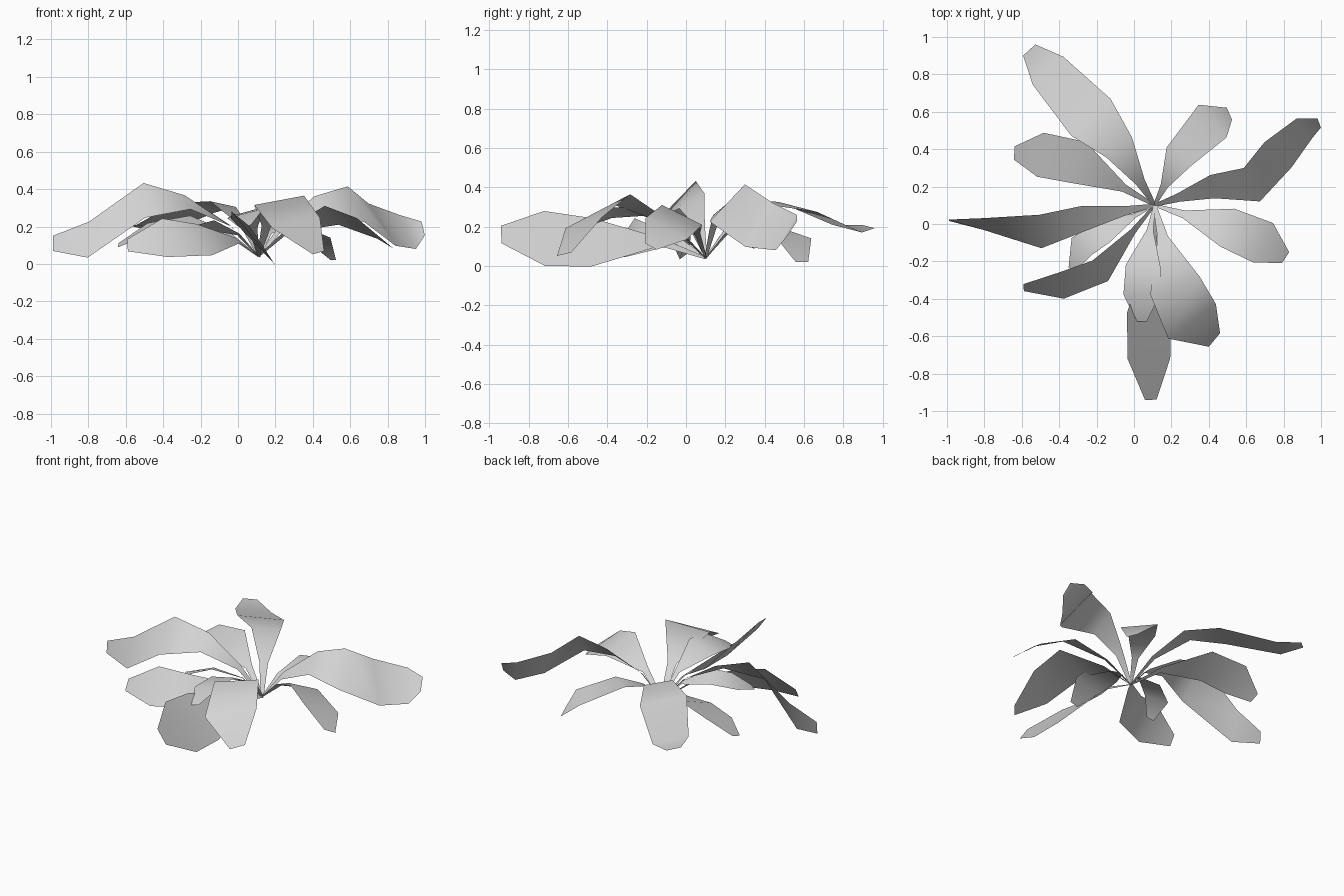
import bpy
import math
from mathutils import Vector

start_cube = bpy.data.objects.get("Cube")
if start_cube:
    bpy.data.objects.remove(start_cube, do_unlink=True)

# Single pale grey for the whole plant
leaf_grey = bpy.data.materials.new("pale_grey")
leaf_grey.use_nodes = True
grey = (0.65, 0.65, 0.65, 1)
leaf_grey.diffuse_color = grey
leaf_grey.node_tree.nodes["Principled BSDF"].inputs["Base Color"].default_value = grey

UP = Vector((0, 0, 1))
ROOT = Vector((0.11, 0.1, 0.04))
NECK_LIFT = UP * 0.05


def width_share(along):
    """Leaf outline: thin stalk, swelling to full width, blunt narrow tip."""
    if along == 0:
        return 0.06
    if along < 0.28:
        return 0.18
    if along == 1:
        return 0.3
    if along > 0.82:
        return 0.75
    return min(1, 2 * along ** 1.3)


def blade_edges(centre, heading, width, roll):
    """Left and right edge of a blade crossing, rolled about its heading."""
    sideways = UP.cross(heading).normalized()
    half = (sideways * math.cos(roll) + UP * math.sin(roll)) * width / 2
    return centre + half, centre - half


def leaf(name, *points, width, roll, twist=0):
    """Sheet leaf from the root through the given points; angles in degrees."""
    crest = [Vector(point) for point in points]
    neck = ROOT.lerp(crest[0], 0.4) + NECK_LIFT
    spine = [ROOT, neck] + crest
    last = len(spine) - 1

    # Share of the leaf length reached at each spine point
    travelled = [0]
    for before, after in zip(spine, spine[1:]):
        travelled.append(travelled[-1] + (after - before).length)
    shares = [distance / travelled[-1] for distance in travelled]

    verts = []
    for i, (centre, along) in enumerate(zip(spine, shares)):
        heading = spine[min(i + 1, last)] - spine[max(i - 1, 0)]
        angle = math.radians(roll + twist * along)
        verts.extend(blade_edges(centre, heading, width * width_share(along), angle))
    faces = [(2 * i, 2 * i + 1, 2 * i + 3, 2 * i + 2) for i in range(last)]

    mesh = bpy.data.meshes.new(name)
    mesh.from_pydata(verts, [], faces)
    mesh.materials.append(leaf_grey)
    mesh.shade_smooth()
    blade = bpy.data.objects.new(name, mesh)
    bpy.context.collection.objects.link(blade)


# Leaves at the back
leaf("back_right_long_leaf",
     (-0.08, 0.41, 0.32), (-0.23, 0.57, 0.3), (-0.46, 0.82, 0.19), (-0.56, 0.93, 0.2),
     width=0.3, roll=10)
leaf("back_right_short_leaf",
     (-0.3, 0.33, 0.22), (-0.5, 0.37, 0.18), (-0.64, 0.38, 0.1),
     width=0.25, roll=-18)
leaf("back_left_drooping_leaf",
     (0.24, 0.36, 0.22), (0.42, 0.55, 0.14), (0.51, 0.59, 0.02),
     width=0.23, roll=0)

# Leaves reaching to either side
leaf("right_twisted_leaf",
     (-0.27, 0.03, 0.33), (-0.5, -0.04, 0.34), (-0.8, 0, 0.13), (-0.99, 0.02, 0.11),
     width=0.27, roll=5, twist=-90)
leaf("left_long_leaf",
     (0.42, 0.2, 0.31), (0.63, 0.21, 0.32), (0.77, 0.37, 0.21), (0.91, 0.51, 0.17),
     (0.99, 0.54, 0.19),
     width=0.3, roll=30, twist=25)
leaf("left_drooping_leaf",
     (0.5, -0.02, 0.26), (0.69, -0.1, 0.19), (0.81, -0.18, 0.1),
     width=0.26, roll=-25)

# Leaves at the front
leaf("front_right_leaf",
     (-0.18, -0.25, 0.13), (-0.39, -0.33, 0.14), (-0.59, -0.34, 0.1),
     width=0.25, roll=-40, twist=-20)
leaf("inner_right_leaf",
     (-0.16, -0.04, 0.21), (-0.28, -0.12, 0.18), (-0.33, -0.24, 0.11),
     width=0.15, roll=20)
leaf("front_long_leaf",
     (0.08, -0.48, 0.12), (0.08, -0.72, 0.14), (0.09, -0.94, 0.16),
     width=0.36, roll=-35, twist=-20)
leaf("front_upper_leaf",
     (0.05, -0.23, 0.28), (0.04, -0.38, 0.27), (0.04, -0.52, 0.2),
     width=0.2, roll=15)
leaf("front_left_leaf",
     (0.22, -0.33, 0.34), (0.31, -0.52, 0.22), (0.43, -0.62, 0.06),
     width=0.32, roll=10)
